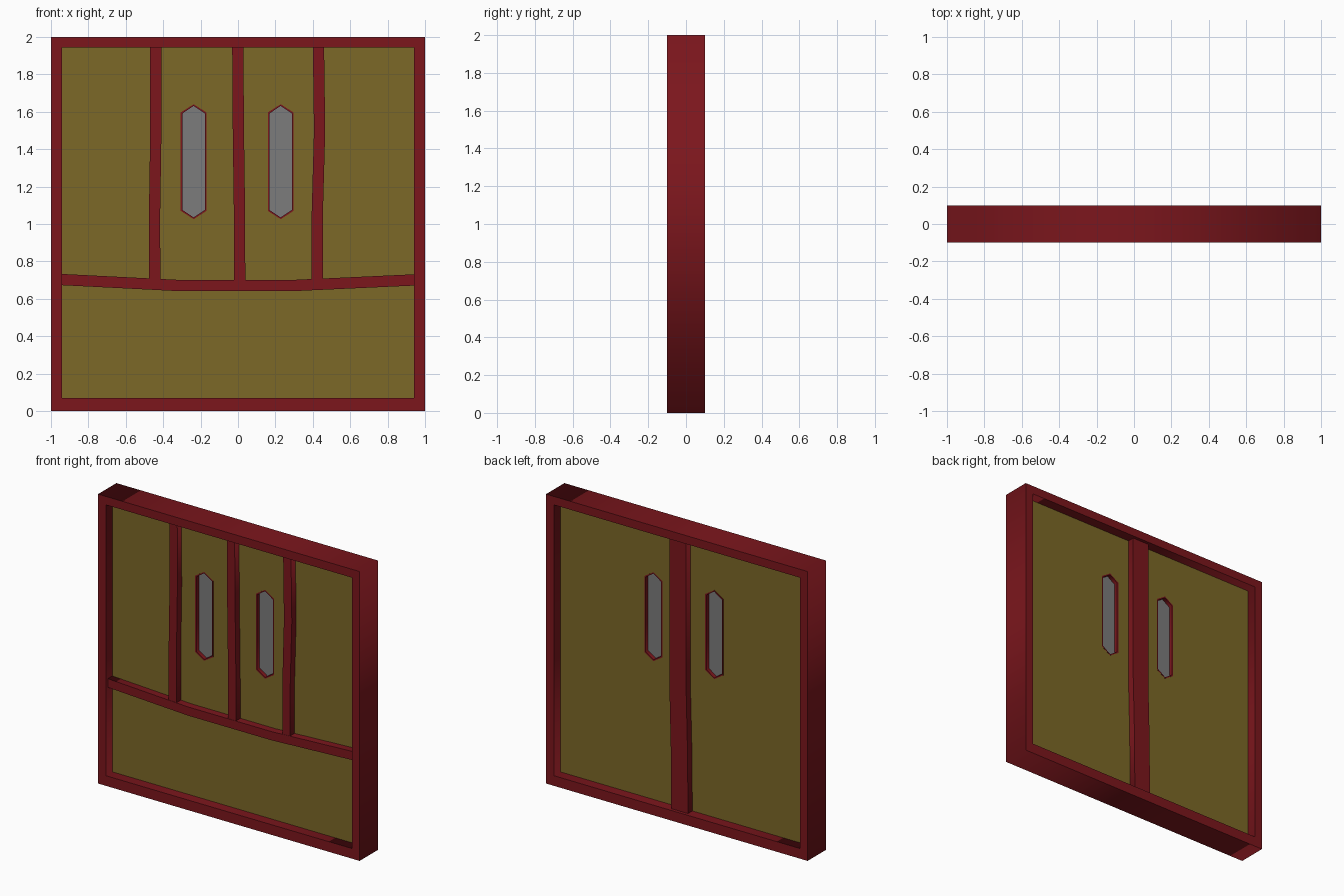
import bpy
import math

if "Cube" in bpy.data.objects:
    bpy.data.objects.remove(bpy.data.objects["Cube"])


def material(name, rgb):
    m = bpy.data.materials.new(name)
    m.diffuse_color = (*rgb, 1)
    m.use_nodes = True
    m.node_tree.nodes["Principled BSDF"].inputs["Base Color"].default_value = m.diffuse_color
    return m


RED = material("red_wood", (0.2, 0.008, 0.012))
OCHRE = material("ochre_plaster", (0.2, 0.14, 0.02))
GREY = material("grey_glass", (0.2, 0.2, 0.2))


def slab(name, loops, y0, y1, mat):
    """Extrude a flat x-z outline (further loops are holes) from y0 to y1."""
    cu = bpy.data.curves.new(name, 'CURVE')
    cu.dimensions = '2D'
    cu.fill_mode = 'BOTH'
    cu.extrude = (y1 - y0) / 2
    for loop in loops:
        sp = cu.splines.new('POLY')
        sp.points.add(len(loop) - 1)
        for p, (x, z) in zip(sp.points, loop):
            p.co = (x, z, 0, 1)
        sp.use_cyclic_u = True
    ob = bpy.data.objects.new(name, cu)
    ob.rotation_euler.x = math.pi / 2
    ob.location.y = (y0 + y1) / 2
    bpy.context.collection.objects.link(ob)
    bpy.ops.object.select_all(action='DESELECT')
    ob.select_set(True)
    bpy.context.view_layer.objects.active = ob
    bpy.ops.object.convert(target='MESH')
    ob = bpy.context.view_layer.objects.active
    ob.data.materials.clear()
    ob.data.materials.append(mat)
    return ob


def rect(x0, z0, x1, z1):
    return [(x0, z0), (x1, z0), (x1, z1), (x0, z1)]


def hexagon(cx, inset=0.0):
    w, side, tip = 0.069 - inset, 0.263 - inset * 0.6, 0.307 - inset
    return [(cx + x, 1.333 + z) for x, z in
            ((0, -tip), (w, -side), (w, side), (0, tip), (-w, side), (-w, -side))]


def post(name, path, half, y0, y1):
    """Slightly crooked upright following centre points (x, z)."""
    right = [(x + half, z) for x, z in path]
    left = [(x - half, z) for x, z in reversed(path)]
    slab(name, [right + left], y0, y1, RED)


# Outer frame and the infill panel with window openings
windows = (-0.237, 0.228)
opening = rect(-0.94, 0.07, 0.94, 1.942)
slab("outer_frame", [rect(-1, 0, 1, 2), opening], -0.1, 0.1, RED)
slab("wall_panel", [opening] + [hexagon(c) for c in windows], -0.03, 0.03, OCHRE)

# Windows
for side, c in zip(("left", "right"), windows):
    slab(side + "_window_trim", [hexagon(c), hexagon(c, 0.009)], -0.031, 0.031, RED)
    slab(side + "_window_glass", [hexagon(c, 0.008)], -0.004, 0.004, GREY)

# Sagging cross beam on the front
top = [(-0.94, 0.733), (-0.33, 0.702), (0.31, 0.702), (0.94, 0.731)]
slab("cross_beam", [top + [(x, z - 0.06) for x, z in reversed(top)]],
     -0.08, -0.03, RED)

# Front posts
post("front_left_post", [(-0.445, 0.705), (-0.446, 1.05), (-0.439, 1.5), (-0.44, 1.942)],
     0.03, -0.078, -0.03)
post("front_middle_post", [(0.009, 0.702), (0.008, 1.05), (0.002, 1.5), (-0.001, 1.942)],
     0.03, -0.078, -0.03)
post("front_right_post", [(0.423, 0.705), (0.423, 1.03), (0.436, 1.5), (0.43, 1.942)],
     0.03, -0.078, -0.03)

# Wide back post
post("back_post", [(-0.006, 0.07), (-0.002, 0.5), (0.008, 0.9), (0.008, 1.942)],
     0.064, 0.03, 0.078)
